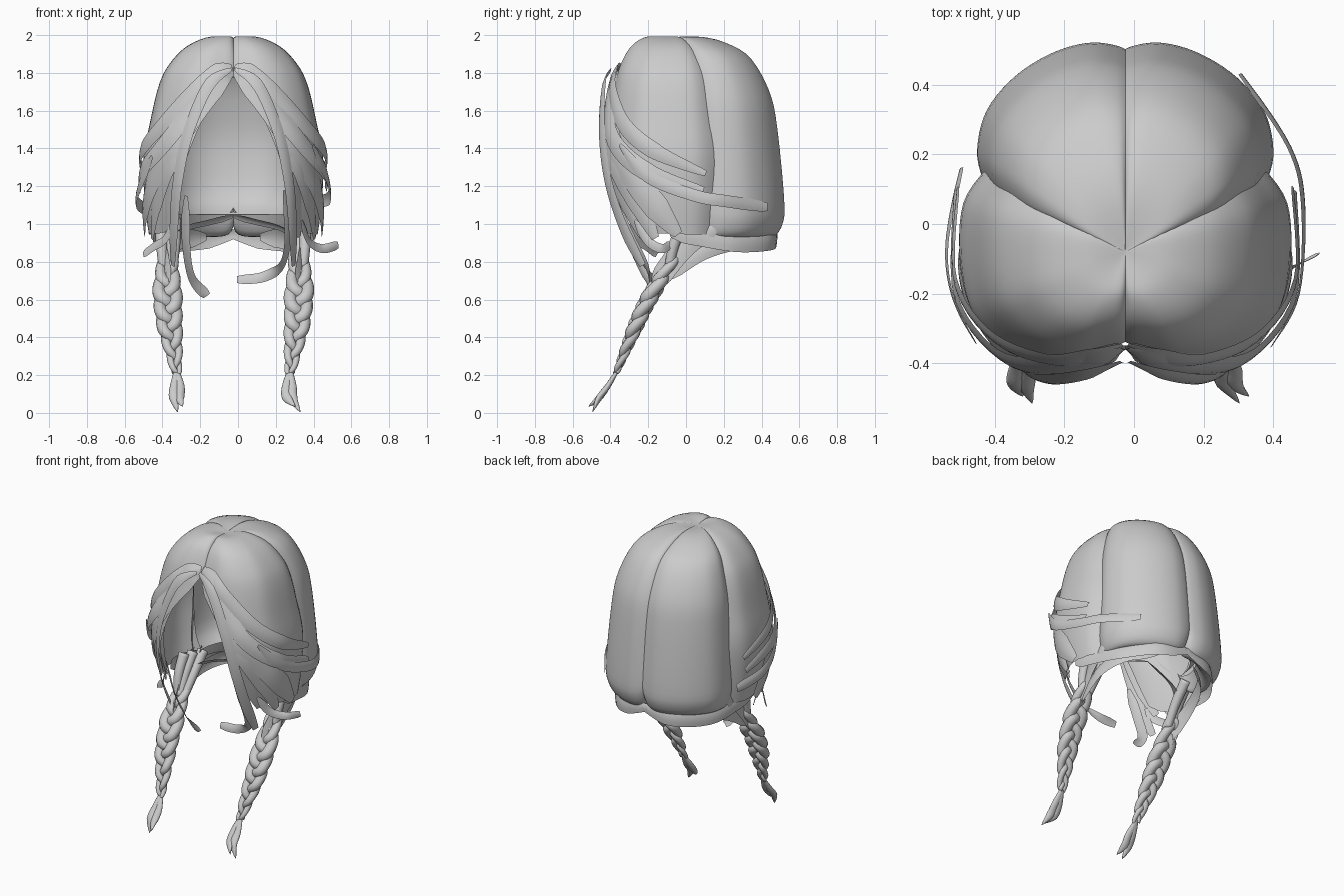
import bpy, bmesh, math
from mathutils import Vector

if "Cube" in bpy.data.objects:
    bpy.data.objects.remove(bpy.data.objects["Cube"])

hair = bpy.data.materials.new("hair_grey")
hair.diffuse_color = (0.6, 0.6, 0.6, 1)
hair.use_nodes = True
hair.node_tree.nodes["Principled BSDF"].inputs["Base Color"].default_value = hair.diffuse_color
MID = -0.025                       # the parting sits slightly left of x = 0
CROWN = Vector((0, -0.08))


def spline(pts, t):
    """Catmull-Rom point at t in 0..1."""
    n = len(pts) - 1
    x = min(max(t, 0), 1) * n
    i = min(int(x), n - 1)
    f = x - i
    p = [Vector(pts[min(max(k, 0), n)]) for k in (i - 1, i, i + 1, i + 2)]
    return 0.5 * (2 * p[1] + (p[2] - p[0]) * f + (2 * p[0] - 5 * p[1] + 4 * p[2] - p[3]) * f * f
                  + (3 * p[1] - p[0] - 3 * p[2] + p[3]) * f ** 3)


def linear(pts, x):
    for (a, b), (c, d) in zip(pts, pts[1:]):
        if x <= c:
            return b + (d - b) * max(0, x - a) / (c - a)
    return pts[-1][1]


def grid_mesh(name, rows, side, tube=False):
    """Skin a grid of points; side = -1 mirrors it across the parting."""
    bm = bmesh.new()
    vs = [[bm.verts.new((side * p.x + MID, p.y, p.z)) for p in r] for r in rows]
    n = len(rows[0])
    for a, b in zip(vs, vs[1:]):
        for j in range(n if tube else n - 1):
            k = (j + 1) % n
            bm.faces.new((a[j], a[k], b[k], b[j]))
    if tube:
        bm.faces.new(vs[0])
        bm.faces.new(vs[-1])
        bmesh.ops.recalc_face_normals(bm, faces=bm.faces)
    else:
        bm.normal_update()
        out = sum(f.normal.dot(f.calc_center_median() - Vector((MID, 0, 1.3))) * f.calc_area()
                  for f in bm.faces)
        if out < 0:
            bmesh.ops.reverse_faces(bm, faces=bm.faces)
    for f in bm.faces:
        f.smooth = True
    me = bpy.data.meshes.new(name)
    bm.to_mesh(me)
    bm.free()
    me.materials.append(hair)
    bpy.context.collection.objects.link(bpy.data.objects.new(name, me))


# ---- scalp lobes: plan outline (side seam to centre line) and crown-to-hem profile
FRONT = [(.395, .17), (.465, .06), (.475, -.1), (.45, -.24), (.385, -.33),
         (.29, -.395), (.18, -.42), (.08, -.405), (0, -.39)]
BACK = [(.40, .10), (.425, .2), (.40, .32), (.32, .42), (.21, .49), (.1, .52), (0, .51)]
FRONT_PROF = [(0, 1.98), (.25, 1.992), (.52, 1.94), (.72, 1.84), (.83, 1.73),
              (.92, 1.55), (1, 1.34), (.98, 1.1), (.93, .92)]
BACK_PROF = [(0, 1.98), (.25, 1.992), (.48, 1.96), (.70, 1.88), (.87, 1.7), (.94, 1.5),
             (1, 1.12), (.985, 1.0), (.91, .935), (.8, .95), (.72, 1.05)]
LINING_PROF = [(.70, 1.05), (.85, 1.15), (.90, 1.4), (.85, 1.6), (.74, 1.78), (.5, 1.92), (0, 1.95)]
HEM = [(0, .94), (.5, .95), (.58, 1.0), (.65, 1.3), (.71, 1.5), (.79, 1.65), (.88, 1.75), (1, 1.79)]


def front_point(u, f, z):
    d = spline(FRONT, u) - CROWN
    w = max(0, -d.y / d.length) ** 2
    e = abs(2 * u - 1) ** 10
    p = CROWN + d * (f ** (1 - .33 * w)) * (1 - .015 * e)
    if u > .999:
        p.x = 0
    if p.y < 0:                    # the curtain recedes towards the neck
        p.y += .24 * max(0, 1.4 - z) * min(1, -p.y / .3)
    return Vector((p.x, p.y, z - .02 * e * min(1, 3 * f) * (z > 1.5)))


def back_point(u, f, z):
    e = abs(2 * u - 1) ** 10
    p = CROWN + (spline(BACK, u) - CROWN) * f * (1 - .015 * e)
    return Vector((p.x, p.y, z - .012 * e * min(1, 3 * f) * (z > 1.5) + .06 * e * max(0, 1.3 - z) / .4))


def f_at(z):
    """Front profile radius at a height."""
    q = [spline(FRONT_PROF, .2 + .8 * i / 60) for i in range(61)]
    return min(q, key=lambda p: abs(p.y - z)).x


for side, tag in ((1, "right"), (-1, "left")):
    rows = []
    for i in range(41):
        u = i / 40
        s_max = 1
        while spline(FRONT_PROF, s_max).y < linear(HEM, u):
            s_max -= .005
        rows.append([front_point(u, *spline(FRONT_PROF, s_max * j / 32)) for j in range(33)])
    grid_mesh("front_lobe_" + tag, rows, side)
    grid_mesh("back_lobe_" + tag, [[back_point(i / 32, *spline(BACK_PROF, j / 36))
                                    for j in range(37)] for i in range(33)], side)
    # smooth inner lining rising from the turned-in hem
    rows = []
    for i in range(25):
        a = math.pi / 2 * i / 24
        d = Vector((.41 * math.cos(a) ** .8 if i < 24 else 0, .10 + .41 * math.sin(a))) - CROWN
        q = [spline(LINING_PROF, j / 20) for j in range(21)]
        rows.append([Vector((d.x * f, CROWN.y + d.y * f, z)) for f, z in q])
    grid_mesh("lining_" + tag, rows, side)


# ---- flat strands and round tubes
def frame(pts, t):
    p = spline(pts, t)
    tan = (spline(pts, t + .01) - spline(pts, t - .01)).normalized()
    out = Vector((p.x, p.y - .02, .08)).normalized()
    across = tan.cross(out).normalized()
    return p, across, across.cross(tan)


def ribbon(name, pts, width, side, tip=.35):
    rows = []
    for i in range(29):
        t = i / 28
        p, a, n = frame(pts, t)
        if n.dot(Vector((p.x, p.y, 0))) < 0:
            n = -n
        w = width * min(1, .3 + 4 * t) * min(1, tip + 3 * (1 - t))
        rows.append([p + a * w * k / 4 + n * w * .10 * (1 - k * k / 4) for k in (-2, -1, 0, 1, 2)])
    grid_mesh(name, rows, side)


def tube(name, centres, radii, side, flat=1):
    rows = []
    n = len(centres) - 1
    for i, (p, r) in enumerate(zip(centres, radii)):
        tan = (centres[min(i + 1, n)] - centres[max(i - 1, 0)]).normalized()
        a = tan.cross(Vector((0, -1, 0))).normalized()
        b = a.cross(tan)
        rows.append([p + a * r * math.cos(k * math.pi / 5) + b * r * flat * math.sin(k * math.pi / 5)
                     for k in range(10)])
    grid_mesh(name, rows, side, True)


# ---- swept fringe strands, laid on the front lobe as (u, z) paths
FRINGE = [
    (.09, .020, [(.98, 1.84), (.85, 1.80), (.7, 1.7), (.5, 1.52), (.3, 1.38), (.09, 1.26)]),
    (.10, .028, [(.98, 1.83), (.85, 1.77), (.7, 1.6), (.55, 1.42), (.35, 1.27), (.1, 1.17)]),
    (.14, .015, [(.98, 1.83), (.8, 1.7), (.6, 1.43), (.45, 1.22), (.33, 1.07), (.22, .94)]),
    (.12, .022, [(.98, 1.82), (.86, 1.76), (.70, 1.56), (.58, 1.32), (.48, 1.1), (.40, .92)]),
    (.10, .016, [(.98, 1.82), (.86, 1.765), (.72, 1.58), (.63, 1.32), (.58, 1.1), (.54, .93)]),
]
# braid centre line, nape sweeps and inner locks in 3D, written for the right side
BRAID = [(.345, -.06, .82), (.35, -.14, .7), (.345, -.215, .57), (.335, -.27, .45),
         (.315, -.325, .32), (.30, -.37, .21)]
SWEEPS = [
    ("inner_lock", .065, [(.01, -.395, 1.82), (.13, -.435, 1.735), (.24, -.445, 1.48),
                          (.295, -.41, 1.22), (.315, -.33, .98), (.32, -.23, .78)]),
    ("nape_band", .12, [(-.02, .48, .95), (.2, .44, .92), (.35, .27, .91), (.40, .08, .94), (.42, -.08, .97)]),
    ("nape_gather", .10, [(.14, .37, .93), (.29, .25, .91), (.36, .07, .85), (.35, -.12, .72)]),
    ("side_gather", .12, [(.40, .16, .98), (.385, .04, .92), (.365, -.06, .82), (.35, -.16, .68)]),
    ("under_band", .05, [(0, .1, 1.04), (.12, .08, 1.01), (.24, .05, .98), (.33, 0, .93)]),
]

for side, tag in ((1, "right"), (-1, "left")):
    for i, (w, off, path) in enumerate(FRINGE):
        pts = []
        for u, z in path:
            p = front_point(u, f_at(z), z)
            lift = off + .02 * max(0, 1 - u / .3)
            pts.append(p + Vector((p.x, p.y, .1)).normalized() * lift)
        ribbon(f"fringe_{i}_{tag}", pts, w, side)
    for name, w, pts in SWEEPS:
        ribbon(f"{name}_{tag}", pts, w, side, .6)

    # roots gathering into the braid
    for i, x in enumerate((.31, .35, .38)):
        pts = [(x, .1 - .05 * i, 1.02), (x, 0 - .03 * i, .9), (.345 + (x - .345) * .7, -.09, .77)]
        tube(f"braid_root_{i}_{tag}", [spline(pts, k / 10) for k in range(11)],
             [.035 - .001 * k for k in range(11)], side)

    # three plaited strands
    for k in range(3):
        cs, rs = [], []
        for i in range(91):
            t = i / 90
            size = linear([(0, .65), (.3, 1), (.6, .85), (1, .32)], t)
            a = 2 * math.pi * (2.2 * t + k / 3)
            cs.append(spline(BRAID, t) + Vector((.046 * size * math.sin(a),
                                                 .022 * size * math.sin(2 * a),
                                                 .011 * size * math.sin(2 * a))))
            rs.append(.036 * size)
        tube(f"braid_strand_{k}_{tag}", cs, rs, side, .95)

    # loose tail below the braid
    for i, dx in enumerate((-.012, .015)):
        end = Vector((.31 + dx + .03 * side, -.515 + .02 * i, .005 + .03 * (1 - i)))
        pts = [(.30, -.365, .22), (.295 + dx, -.415, .14), (.298 + dx, -.46, .08), end]
        tube(f"braid_tail_{i}_{tag}", [spline(pts, k / 12) for k in range(13)],
             [.014 + .014 * math.sin(min(1, k / 8) * math.pi * .6) if k < 9 else .027 * (12.2 - k) / 4
              for k in range(13)], side, .6)

# ---- one-sided flyaway locks
FLYAWAYS = [
    ("wrap_lock_right", .065, 1, [(.42, -.35, 1.42), (.495, -.2, 1.25), (.51, .05, 1.15),
                                  (.47, .22, 1.12), (.33, .43, 1.09)]),
    ("wrap_lock_left", .065, -1, [(.43, -.34, 1.36), (.495, -.2, 1.2), (.51, -.05, 1.12),
                                  (.47, .16, 1.08)]),
    ("curl_right", .055, 1, [(.27, -.4, 1.18), (.29, -.3, .95), (.26, -.22, .79),
                             (.16, -.19, .72), (.02, -.18, .705)]),
    ("curl_left", .06, -1, [(.25, -.38, 1.15), (.25, -.29, .9), (.22, -.21, .72), (.14, -.18, .62)]),
    ("flick_right", .05, 1, [(.36, -.27, 1.02), (.40, -.2, .91), (.47, -.13, .87), (.555, -.085, .89)]),
    ("flick_left", .05, -1, [(.32, -.3, 1.0), (.36, -.26, .92), (.42, -.2, .88), (.475, -.15, .84)]),
]
for name, w, side, pts in FLYAWAYS:
    ribbon(name, pts, w, side, .7)
